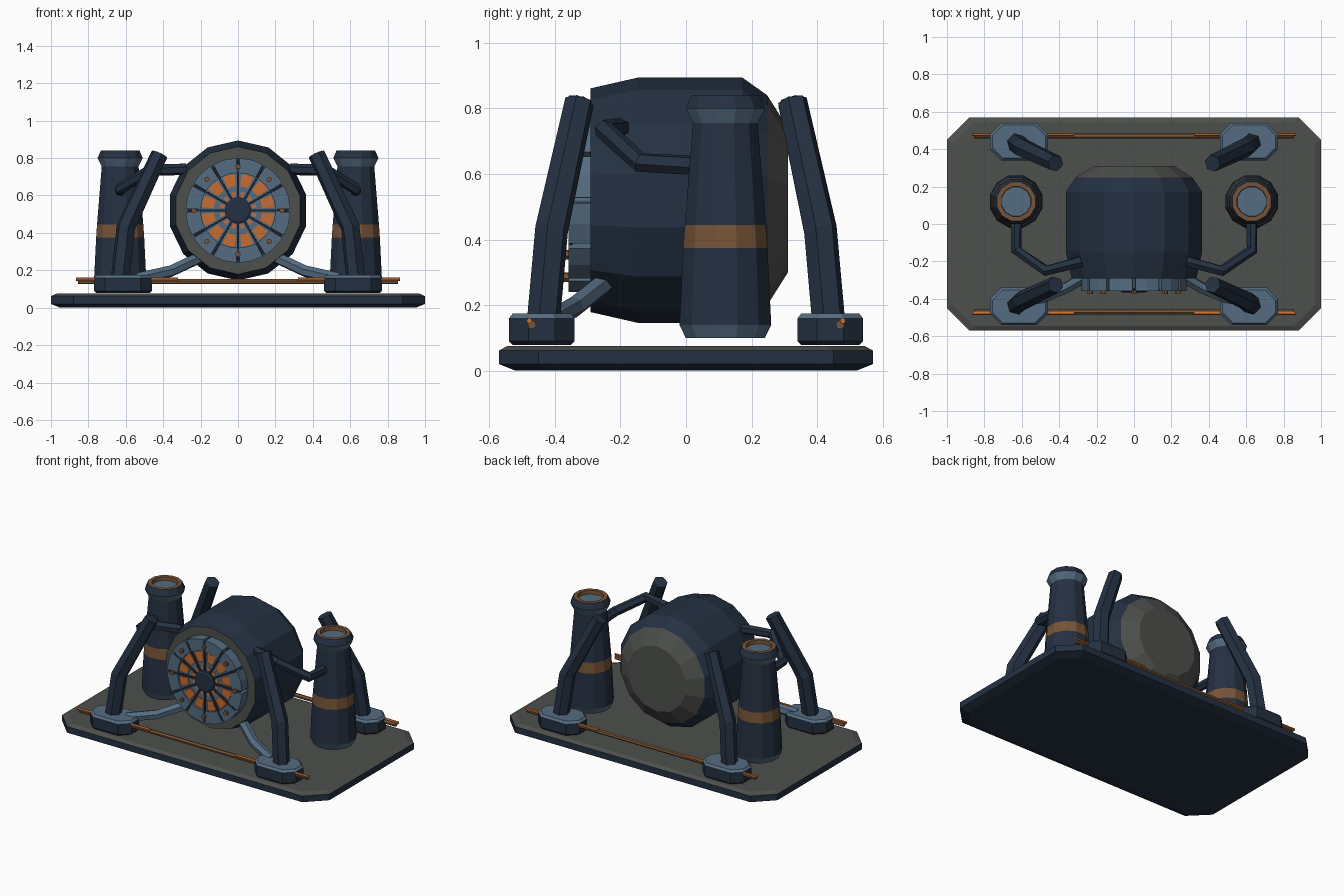
import bpy
from math import sin, cos, pi, tau
from mathutils import Vector

cube = bpy.data.objects.get("Cube")
if cube:
    bpy.data.objects.remove(cube, do_unlink=True)

import bmesh


def material(name, rgb):
    m = bpy.data.materials.new(name)
    m.use_nodes = True
    m.diffuse_color = (*rgb, 1)
    m.node_tree.nodes["Principled BSDF"].inputs["Base Color"].default_value = (*rgb, 1)
    return m


NAVY = material("dark navy metal", (0.018, 0.03, 0.054))
GREY = material("warm grey plate", (0.075, 0.08, 0.074))
STEEL = material("blue steel", (0.09, 0.15, 0.22))
BRONZE = material("dull bronze", (0.18, 0.088, 0.038))
ORANGE = material("bright copper", (0.57, 0.155, 0.032))


def loft(name, rings, mats):
    """Skin a stack of equal rings; mats = start cap, each band, end cap."""
    if not isinstance(mats, (list, tuple)):
        mats = [mats] * (len(rings) + 1)
    palette = list(dict.fromkeys(mats))
    bm = bmesh.new()
    loops = [[bm.verts.new(p) for p in ring] for ring in rings]
    n = len(rings[0])

    def face(verts, mat):
        bm.faces.new(verts).material_index = palette.index(mat)

    face(loops[0][::-1], mats[0])
    for a, b, mat in zip(loops, loops[1:], mats[1:]):
        for i in range(n):
            j = (i + 1) % n
            face((a[i], a[j], b[j], b[i]), mat)
    face(loops[-1], mats[-1])
    bmesh.ops.recalc_face_normals(bm, faces=bm.faces)
    mesh = bpy.data.meshes.new(name)
    bm.to_mesh(mesh)
    bm.free()
    for m in palette:
        mesh.materials.append(m)
    ob = bpy.data.objects.new(name, mesh)
    bpy.context.collection.objects.link(ob)
    return ob


def lathe_z(name, x, y, profile, sides, mats):
    rings = [[(x + r * cos(tau * (i + .5) / sides), y + r * sin(tau * (i + .5) / sides), z)
              for i in range(sides)] for r, z in profile]
    return loft(name, rings, mats)


AXIS_Z = 0.52


def polar(r, a, y):
    return (r * sin(a), y, AXIS_Z + r * cos(a))


def lathe_y(name, profile, sides, mats):
    rings = [[polar(r, tau * i / sides, y) for i in range(sides)] for r, y in profile]
    return loft(name, rings, mats)


def wedge(name, r0, r1, a0, a1, y0, y1, mat):
    def ring(y):
        mid = (a0 + a1) / 2
        return [polar(r0, a0, y), polar(r1, a0, y), polar(r1, mid, y),
                polar(r1, a1, y), polar(r0, a1, y), polar(r0, mid, y)]
    return loft(name, [ring(y0), ring(y1)], mat)


def tube(name, points, radii, mat, sides=6):
    """Mitred bar with flat sides along a bent path."""
    pts = [Vector(p) for p in points]
    if not isinstance(radii, (list, tuple)):
        radii = [radii] * len(pts)
    dirs = [(b - a).normalized() for a, b in zip(pts, pts[1:])]
    side = dirs[0].orthogonal().normalized()
    rings = []
    for i, (p, r) in enumerate(zip(pts, radii)):
        before, after = dirs[max(i - 1, 0)], dirs[min(i, len(dirs) - 1)]
        t = (before + after).normalized()
        side = (side - t * side.dot(t)).normalized()
        up = t.cross(side)
        rings.append([p + r * (side * cos(tau * k / sides) + up * sin(tau * k / sides))
                      for k in range(sides)])
    return loft(name, rings, mat)


def octagon(cx, cy, hx, hy, cut, z):
    corners = [(hx, cut - hy), (hx, hy - cut), (hx - cut, hy), (cut - hx, hy),
               (-hx, hy - cut), (-hx, cut - hy), (cut - hx, -hy), (hx - cut, -hy)]
    return [(cx + x, cy + y, z) for x, y in corners]


# Base plate with clipped corners and bevelled rims
loft("base_plate", [octagon(0, 0, 0.95, 0.52, 0.1, 0),
                    octagon(0, 0, 1, 0.57, 0.12, 0.02),
                    octagon(0, 0, 1, 0.57, 0.12, 0.062),
                    octagon(0, 0, 0.97, 0.545, 0.115, 0.075)],
     [NAVY, NAVY, NAVY, GREY, GREY])

# Drum
lathe_y("drum", [(0.28, -0.292), (0.341, -0.292), (0.374, -0.147), (0.374, 0.172),
                 (0.32, 0.248), (0.22, 0.311)], 14,
        [NAVY, GREY, NAVY, NAVY, NAVY, GREY, GREY])

# Front dial: backing, segments, copper windows, spokes, hub and bolts
lathe_y("dial_backing", [(0.205, -0.285), (0.205, -0.345)], 24, STEEL)
lathe_y("dial_hub", [(0.072, -0.34), (0.072, -0.36), (0.06, -0.366)], 12, NAVY)
step = tau / 12
for k in range(12):
    a = k * step
    wedge("dial_segment", 0.2, 0.28, a + 0.03, a + step - 0.03, -0.285, -0.358, STEEL)
    wedge("dial_window", 0.13, 0.195, a + 0.09, a + step - 0.09, -0.34, -0.352, ORANGE)
    wedge("dial_inner_window", 0.075, 0.1, a + 0.16, a + step - 0.16, -0.34, -0.349, ORANGE)
    tube("dial_spoke", [polar(0.06, a, -0.352), polar(0.265, a, -0.352)], 0.007, NAVY, 4)
for k in range(8):
    a = k * tau / 8
    tube("dial_bolt", [polar(0.235, a, -0.35), polar(0.235, a, -0.375)], 0.015, BRONZE)

for s, hand in ((1, "left"), (-1, "right")):
    # Chimney with bronze band, flared crown and recessed mouth
    lathe_z("chimney_" + hand, s * 0.63, 0.12,
            [(0.125, 0.1), (0.145, 0.14), (0.133, 0.375), (0.128, 0.445), (0.102, 0.755),
             (0.125, 0.8), (0.107, 0.84), (0.082, 0.84), (0.08, 0.815)], 12,
            [STEEL, STEEL, NAVY, BRONZE, NAVY, STEEL, NAVY, BRONZE, BRONZE, STEEL])

    # Bent duct between chimney and drum
    tube("duct_" + hand, [(s * 0.63, 0.1, 0.622), (s * 0.63, -0.14, 0.635),
                          (s * 0.47, -0.25, 0.735), (s * 0.28, -0.2, 0.74)], 0.031, NAVY)

    # Low brace from front foot to drum
    tube("brace_" + hand, [(s * 0.54, -0.41, 0.155), (s * 0.36, -0.34, 0.195),
                           (s * 0.19, -0.24, 0.275)], 0.032, STEEL)

    for d, end in ((-1, "front"), (1, "back")):
        # Foot block and bent leg
        x, y = s * 0.615, d * 0.44
        loft(f"foot_{end}_{hand}",
             [octagon(x, y, 0.142, 0.088, 0.055, 0.078), octagon(x, y, 0.155, 0.1, 0.06, 0.09),
              octagon(x, y, 0.155, 0.1, 0.06, 0.16), octagon(x, y, 0.142, 0.088, 0.055, 0.175)],
             [NAVY, NAVY, NAVY, STEEL, STEEL])
        tube(f"leg_{end}_{hand}", [(s * 0.63, d * 0.435, 0.15), (s * 0.6, d * 0.41, 0.43),
                                   (s * 0.42, d * 0.325, 0.82)], [0.052, 0.052, 0.046], NAVY)

# Rods through the feet, with copper sleeves near the ends
for d, end in ((-1, "front"), (1, "back")):
    tube("rod_" + end, [(-0.855, d * 0.47, 0.14), (0.855, d * 0.47, 0.14)], 0.014, BRONZE)
    for s in (-1, 1):
        tube("copper_wire_" + end, [(s * 0.865, d * 0.478, 0.152), (s * 0.32, d * 0.478, 0.152)],
             0.009, ORANGE)
